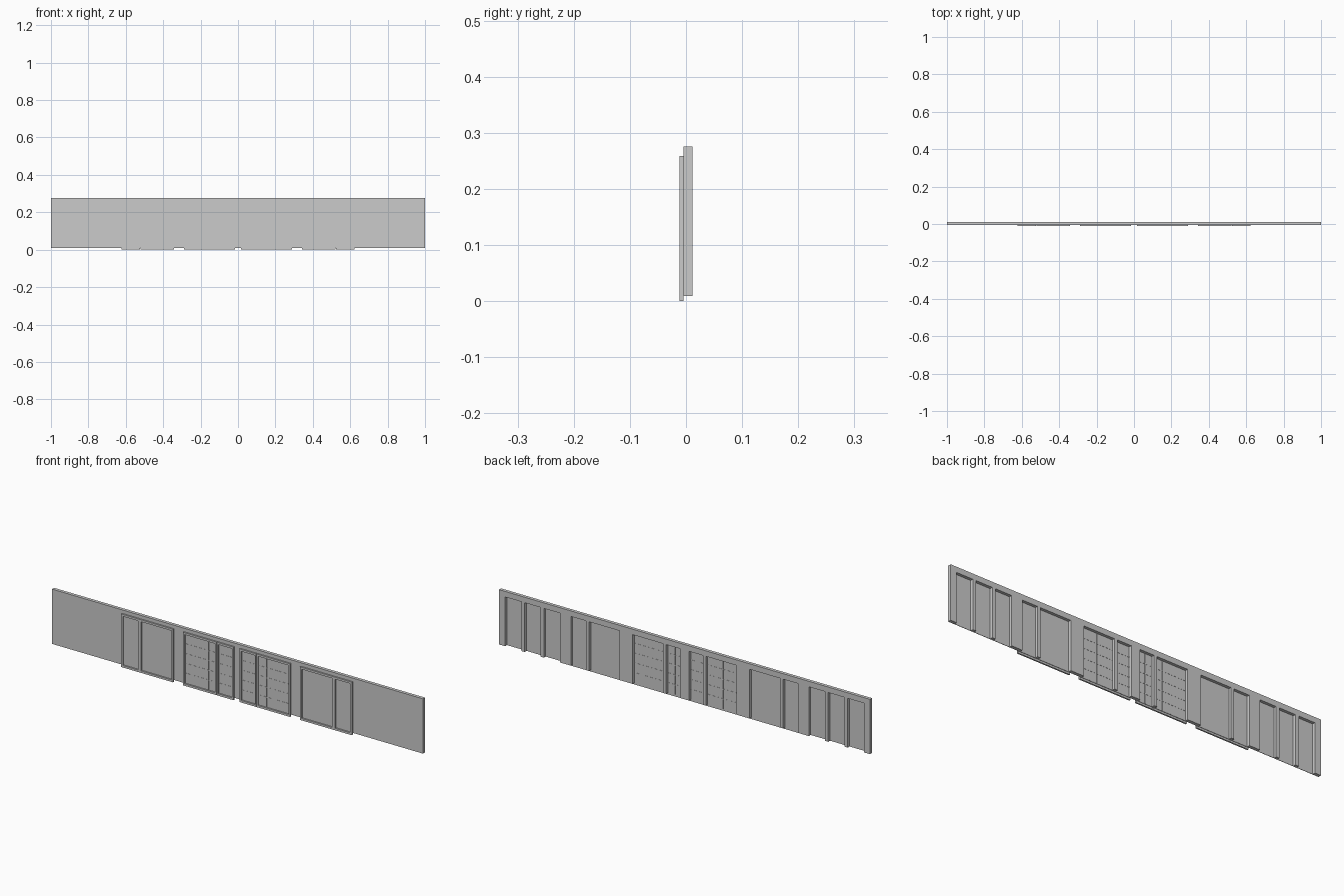
import bpy, bmesh

if "Cube" in bpy.data.objects:
    bpy.data.objects.remove(bpy.data.objects["Cube"])

Y_FRONT, Y_FACE, Y_BACK = -0.0116, -0.0045, 0.0116
Z_BASE, Z_TOP, Z_HEAD = 0.009, 0.276, 0.249

# Openings on the +x half; the other half is a mirror image
GLAZED = [(0.024, 0.099, 1), (0.115, 0.280, 3)]
FRAMED = [(0.351, 0.515), (0.531, 0.613)]
PLAIN = [(0.670, 0.758), (0.775, 0.862), (0.880, 0.967)]
RIGHT = [o[:2] for o in GLAZED] + FRAMED + PLAIN
OPENINGS = sorted(RIGHT + [(-b, -a) for a, b in RIGHT])


def add_object(name, bm):
    bmesh.ops.recalc_face_normals(bm, faces=bm.faces)
    mesh = bpy.data.meshes.new(name)
    bm.to_mesh(mesh)
    bm.free()
    obj = bpy.data.objects.new(name, mesh)
    bpy.context.collection.objects.link(obj)
    return obj


def add_box(bm, x0, x1, y0, y1, z0, z1):
    verts = bmesh.ops.create_cube(bm, size=1)["verts"]
    for v in verts:
        v.co.x = x1 if v.co.x > 0 else x0
        v.co.y = y1 if v.co.y > 0 else y0
        v.co.z = z1 if v.co.z > 0 else z0


def mirror_x(obj):
    obj.modifiers.new("mirror", "MIRROR").use_axis[0] = True


# Wall: comb-shaped outline with door openings, extruded to full thickness
outline = [(-1, Z_TOP), (-1, Z_BASE)]
for a, b in OPENINGS:
    outline += [(a, Z_BASE), (a, Z_HEAD), (b, Z_HEAD), (b, Z_BASE)]
outline += [(1, Z_BASE), (1, Z_TOP)]
bm = bmesh.new()
face = bm.faces.new([bm.verts.new((x, Y_FACE, z)) for x, z in outline])
ext = bmesh.ops.extrude_face_region(bm, geom=[face], use_keep_orig=True)
for item in ext["geom"]:
    if isinstance(item, bmesh.types.BMVert):
        item.co.y = Y_BACK
add_object("wall", bm)

# Door leaves: thin panels closing each opening at the front face
bm = bmesh.new()
for a, b in RIGHT:
    add_box(bm, a, b, Y_FACE, Y_FACE + 0.002, Z_BASE, Z_HEAD)
mirror_x(add_object("door_leaves", bm))


# Front casings: a rectangular rim around each opening
def casing(name, x0, x1, left, right):
    bm = bmesh.new()
    add_box(bm, x0, x0 + left, Y_FRONT, Y_FACE, 0, 0.259)
    add_box(bm, x1 - right, x1, Y_FRONT, Y_FACE, 0, 0.259)
    add_box(bm, x0 + left, x1 - right, Y_FRONT, Y_FACE, Z_HEAD, 0.259)
    add_box(bm, x0 + left, x1 - right, Y_FRONT, Y_FACE, 0, 0.010)
    mirror_x(add_object(name, bm))


casing("inner_narrow_casing", 0.016, 0.106, 0.008, 0.007)
casing("inner_wide_casing", 0.108, 0.289, 0.007, 0.009)
casing("outer_wide_casing", 0.342, 0.522, 0.009, 0.007)
casing("outer_narrow_casing", 0.524, 0.622, 0.007, 0.009)

# Glazing bars: slim lattice standing proud of the inner leaves on both sides
bm = bmesh.new()
y0, y1 = Y_FACE - 0.0008, Y_FACE + 0.0028
for a, b, columns in GLAZED:
    for i in range(1, columns + 1):
        x = a + (b - a) * i / (columns + 1)
        add_box(bm, x - 0.002, x + 0.002, y0, y1, 0.010, Z_HEAD)
    for j in range(1, 5):
        z = 0.010 + (Z_HEAD - 0.010) * j / 5
        add_box(bm, a, b, y0, y1, z - 0.002, z + 0.002)
mirror_x(add_object("glazing_bars", bm))
